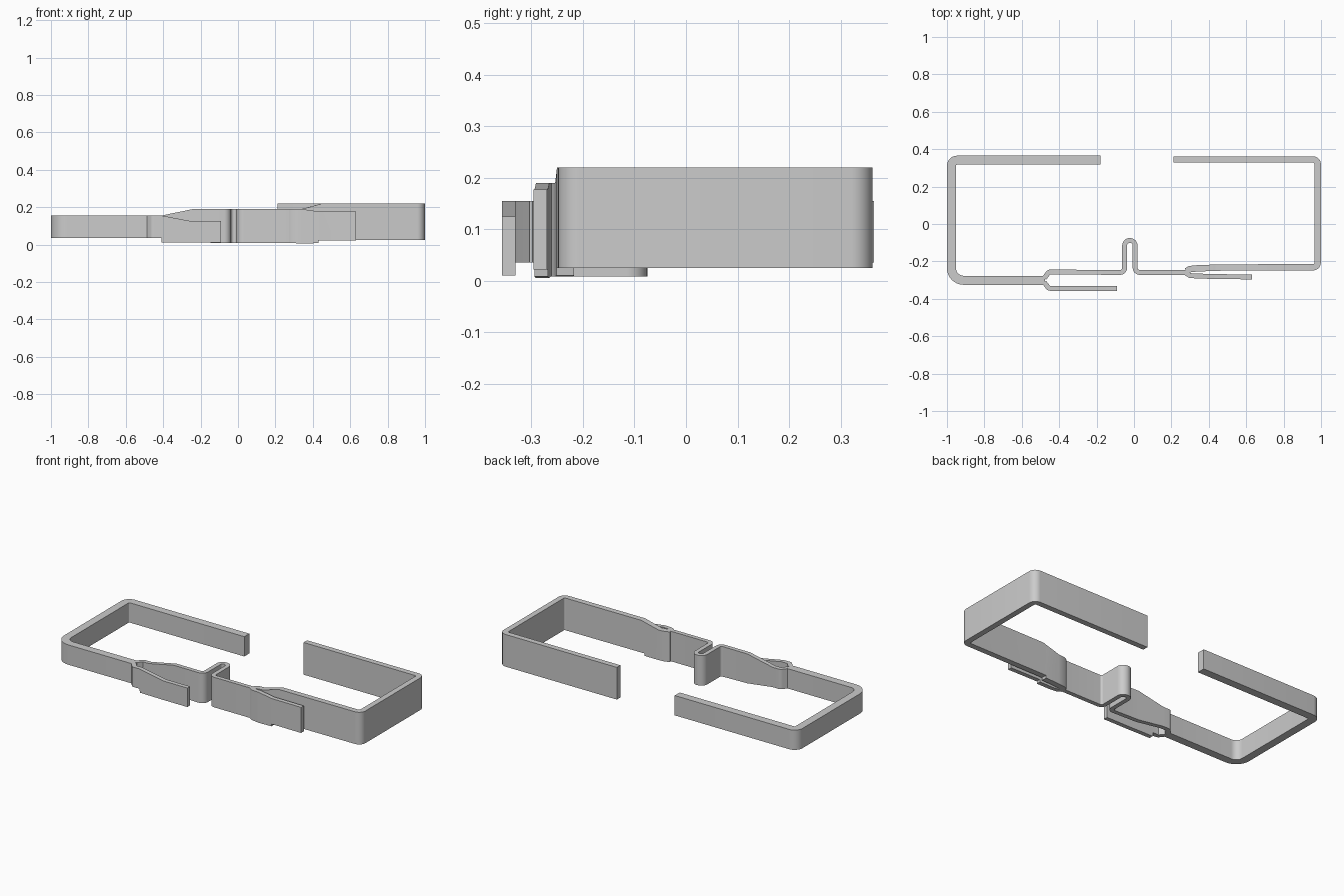
import bpy, math
from mathutils import Vector

if "Cube" in bpy.data.objects:
    bpy.data.objects.remove(bpy.data.objects["Cube"])


def round_path(pts, steps=8):
    """pts: (x, y, z_low, z_high, fillet radius) -> dense list with arcs at the corners."""
    out = []
    for i, (x, y, lo, hi, r) in enumerate(pts):
        p = Vector((x, y))
        if r == 0 or i in (0, len(pts) - 1):
            out.append((p, lo, hi))
            continue
        a = (Vector(pts[i - 1][:2]) - p).normalized()
        b = (Vector(pts[i + 1][:2]) - p).normalized()
        half = a.angle(b) / 2
        centre = p + (a + b).normalized() * (r / math.sin(half))
        s = p + a * (r / math.tan(half)) - centre
        e = p + b * (r / math.tan(half)) - centre
        sweep = s.angle(e)
        for k in range(steps + 1):
            t = k / steps
            v = (s * math.sin((1 - t) * sweep) + e * math.sin(t * sweep)) / math.sin(sweep)
            out.append((centre + v, lo, hi))
    return out


def ribbon(name, pts, thick):
    """Upright flat strip of given thickness following a rounded path."""
    path = round_path(pts)
    n = len(path)
    verts, faces = [], []
    for i, (p, lo, hi) in enumerate(path):
        d0 = (p - path[i - 1][0]).normalized() if i else None
        d1 = (path[i + 1][0] - p).normalized() if i < n - 1 else d0
        d0 = d0 or d1
        n0, n1 = Vector((-d0.y, d0.x)), Vector((-d1.y, d1.x))
        m = (n0 + n1).normalized()
        off = m * (thick / 2 / m.dot(n0))
        a, b = p + off, p - off
        verts += [(a.x, a.y, lo), (b.x, b.y, lo), (b.x, b.y, hi), (a.x, a.y, hi)]
    for i in range(n - 1):
        for k in range(4):
            j = (k + 1) % 4
            faces.append((4 * i + k, 4 * i + j, 4 * i + 4 + j, 4 * i + 4 + k))
    faces += [(3, 2, 1, 0), tuple(4 * (n - 1) + k for k in range(4))]
    me = bpy.data.meshes.new(name)
    me.from_pydata(verts, [], faces)
    ob = bpy.data.objects.new(name, me)
    bpy.context.collection.objects.link(ob)
    bpy.ops.object.select_all(action='DESELECT')
    ob.select_set(True)
    bpy.context.view_layer.objects.active = ob
    bpy.ops.object.mode_set(mode='EDIT')
    bpy.ops.mesh.select_all(action='SELECT')
    bpy.ops.mesh.normals_make_consistent(inside=False)
    bpy.ops.object.mode_set(mode='OBJECT')
    bpy.ops.object.shade_smooth_by_angle(angle=math.radians(30))
    return ob


# Thick left frame bar
L = (.035, .155)
ribbon("left_frame", [(-.18, .341, *L, 0), (-.976, .341, *L, .03),
                      (-.976, -.301, *L, .065), (-.475, -.301, *L, 0)], .048)

# Left fork, outer tongue
ribbon("left_outer_tongue", [(-.48, -.312, *L, 0), (-.455, -.344, *L, .015),
                             (-.41, -.344, *L, 0), (-.408, -.344, .012, .155, 0),
                             (-.25, -.344, .01, .125, 0), (-.09, -.344, .01, .125, 0)], .026)

# Left fork inner strip, hairpin bend and centre strip
C = (.008, .19)
ribbon("hairpin_strip", [(-.48, -.29, *L, 0), (-.455, -.257, *L, .015),
                         (-.41, -.257, *L, 0), (-.24, -.258, .012, .19, 0),
                         (-.05, -.259, *C, .025), (-.05, -.088, *C, .0275),
                         (.006, -.088, *C, .0275), (.006, -.259, *C, .025),
                         (.285, -.259, *C, 0)], .026)

# Right fork, outer tongue
ribbon("right_outer_tongue", [(.28, -.264, *C, 0), (.30, -.276, *C, 0),
                              (.34, -.278, .005, .19, 0), (.43, -.281, .008, .177, 0),
                              (.432, -.281, .022, .177, 0), (.63, -.283, .022, .177, 0)], .026)

# Right fork inner strip running into the tall right frame
R = (.025, .22)
ribbon("right_frame", [(.28, -.252, *C, 0), (.30, -.241, *C, 0), (.34, -.237, *C, 0),
                       (.43, -.234, .01, .214, 0), (.432, -.234, .025, .215, 0),
                       (.45, -.233, *R, 0), (.982, -.231, *R, .025),
                       (.982, .345, *R, .025), (.21, .345, *R, 0)], .034)
